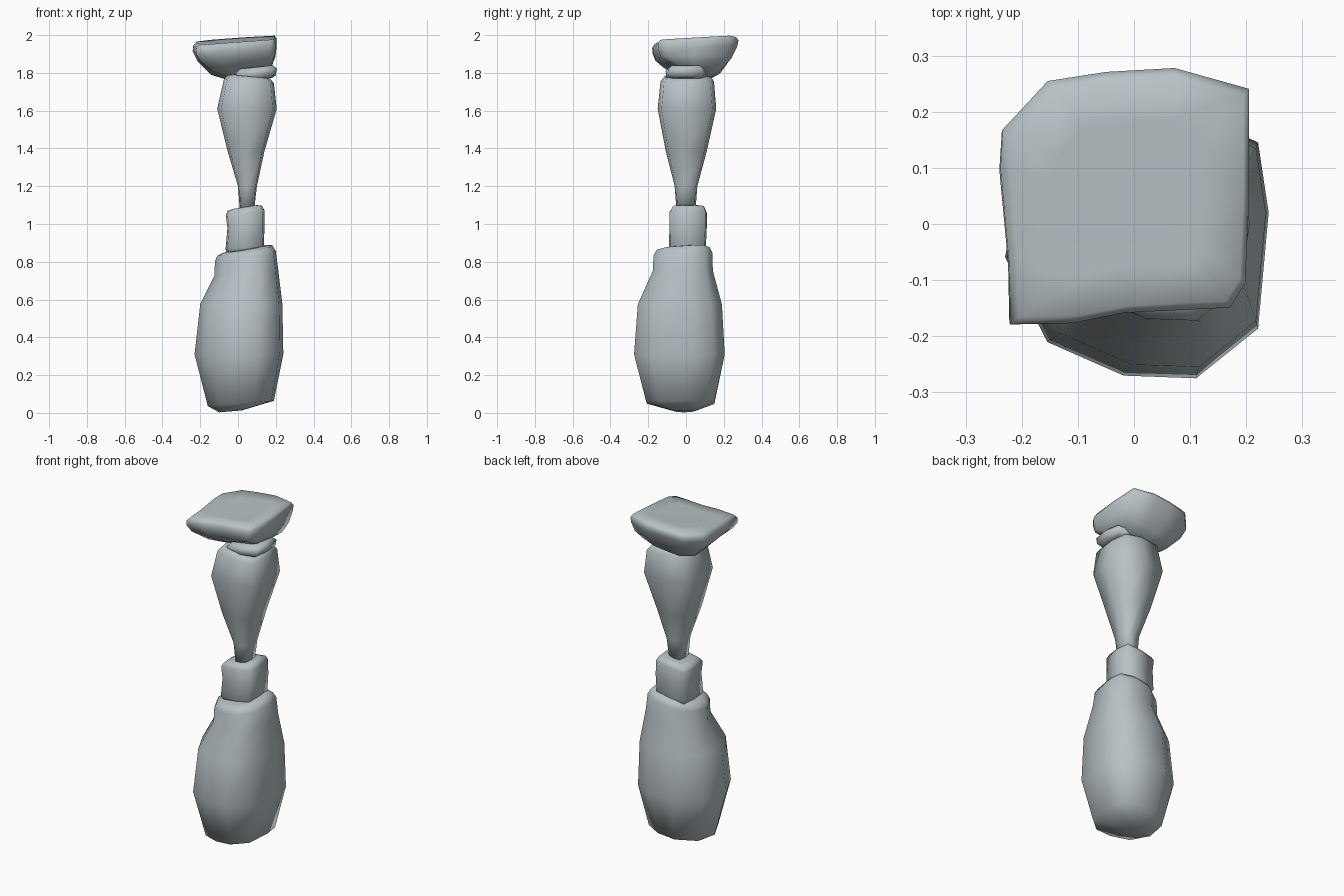
import bpy, bmesh

stone = bpy.data.materials.new("pale_grey")
stone.diffuse_color = (0.48, 0.54, 0.56, 1)

# Unit cross-sections (-1..1), anticlockwise
def soft_square(c):
    return [(1, 0), (c, c), (0, 1), (-c, c), (-1, 0), (-c, -c), (0, -1), (c, -c)]

BULB = [(1, .23), (.92, .75), (.4, 1), (-.25, 1), (-.85, .6), (-1, -.1),
        (-.68, -.73), (-.1, -.98), (.45, -1), (.92, -.63)]
CAP = [(1, 0), (1, .84), (.4, 1), (-.15, .97), (-.62, .9), (-.98, .53), (-1, .23),
       (-.93, -.5), (-.92, -.97), (-.42, -.96), (0, -.88), (.85, -.84), (.97, -.65)]


def loft(name, section, rings):
    """Skin rings of (z, x0, x1, y0, y1, tilt_x, tilt_y) and close both ends."""
    bm = bmesh.new()
    n = len(section)
    loops = []
    for z, x0, x1, y0, y1, tx, ty in rings:
        cx, cy, hx, hy = (x0 + x1) / 2, (y0 + y1) / 2, (x1 - x0) / 2, (y1 - y0) / 2
        loops.append([bm.verts.new((cx + u * hx, cy + v * hy, z + tx * u + ty * v))
                      for u, v in section])
    for a, b in zip(loops, loops[1:]):
        for i in range(n):
            j = (i + 1) % n
            bm.faces.new((a[i], a[j], b[j], b[i]))
    bm.faces.new(loops[0][::-1])
    bm.faces.new(loops[-1])
    bmesh.ops.recalc_face_normals(bm, faces=bm.faces)
    me = bpy.data.meshes.new(name)
    bm.to_mesh(me)
    bm.free()
    me.materials.append(stone)
    me.shade_smooth()
    ob = bpy.data.objects.new(name, me)
    bpy.context.collection.objects.link(ob)
    return ob


# Heavy bulbous base
loft("base_bulb", BULB, [
    (.008, -.10, .02, -.06, .04, .005, 0),
    (.05, -.16, .19, -.21, .15, .014, 0),
    (.31, -.23, .24, -.275, .205, 0, 0),
    (.575, -.20, .235, -.255, .19, 0, 0),
    (.745, -.125, .212, -.175, .142, .02, 0),
    (.83, -.122, .20, -.172, .14, .025, .008),
    (.86, -.108, .182, -.155, .125, .025, .008),
    (.868, -.07, .14, -.12, .09, .018, .006),
])

# Block collar
loft("collar_block", soft_square(.92), [
    (.85, -.05, .125, -.075, .095, .01, 0),
    (.875, -.066, .137, -.09, .105, .01, 0),
    (.98, -.056, .14, -.088, .11, 0, 0),
    (1.06, -.065, .14, -.088, .11, .012, 0),
    (1.083, -.055, .128, -.075, .1, .014, 0),
    (1.09, -.025, .1, -.05, .075, .01, 0),
])

# Flared spindle
loft("spindle", soft_square(.87), [
    (1.07, .01, .085, -.05, .05, 0, 0),
    (1.2, .0, .1, -.06, .06, 0, 0),
    (1.385, -.055, .14, -.107, .11, 0, 0),
    (1.61, -.11, .205, -.15, .16, 0, 0),
    (1.755, -.075, .19, -.135, .148, -.01, 0),
    (1.78, -.055, .17, -.115, .13, -.01, 0),
    (1.785, -.02, .13, -.08, .09, -.008, 0),
])

# Thin neck ring
loft("neck_ring", soft_square(.88), [
    (1.765, .0, .18, -.085, .085, .008, 0),
    (1.777, -.02, .2, -.105, .105, .01, 0),
    (1.81, -.02, .206, -.108, .108, .012, 0),
    (1.83, .0, .185, -.085, .085, .01, 0),
])

# Lopsided bowl cap with a gently dished, tilted top
loft("cap", CAP, [
    (1.785, -.06, .12, -.03, .13, .015, -.012),
    (1.82, -.145, .18, -.1, .19, .025, -.012),
    (1.875, -.215, .198, -.168, .242, .012, 0),
    (1.925, -.24, .205, -.183, .272, .014, .012),
    (1.955, -.238, .205, -.186, .278, .014, .012),
    (1.973, -.222, .195, -.172, .264, .014, .012),
    (1.971, -.14, .12, -.09, .18, .009, .008),
])
